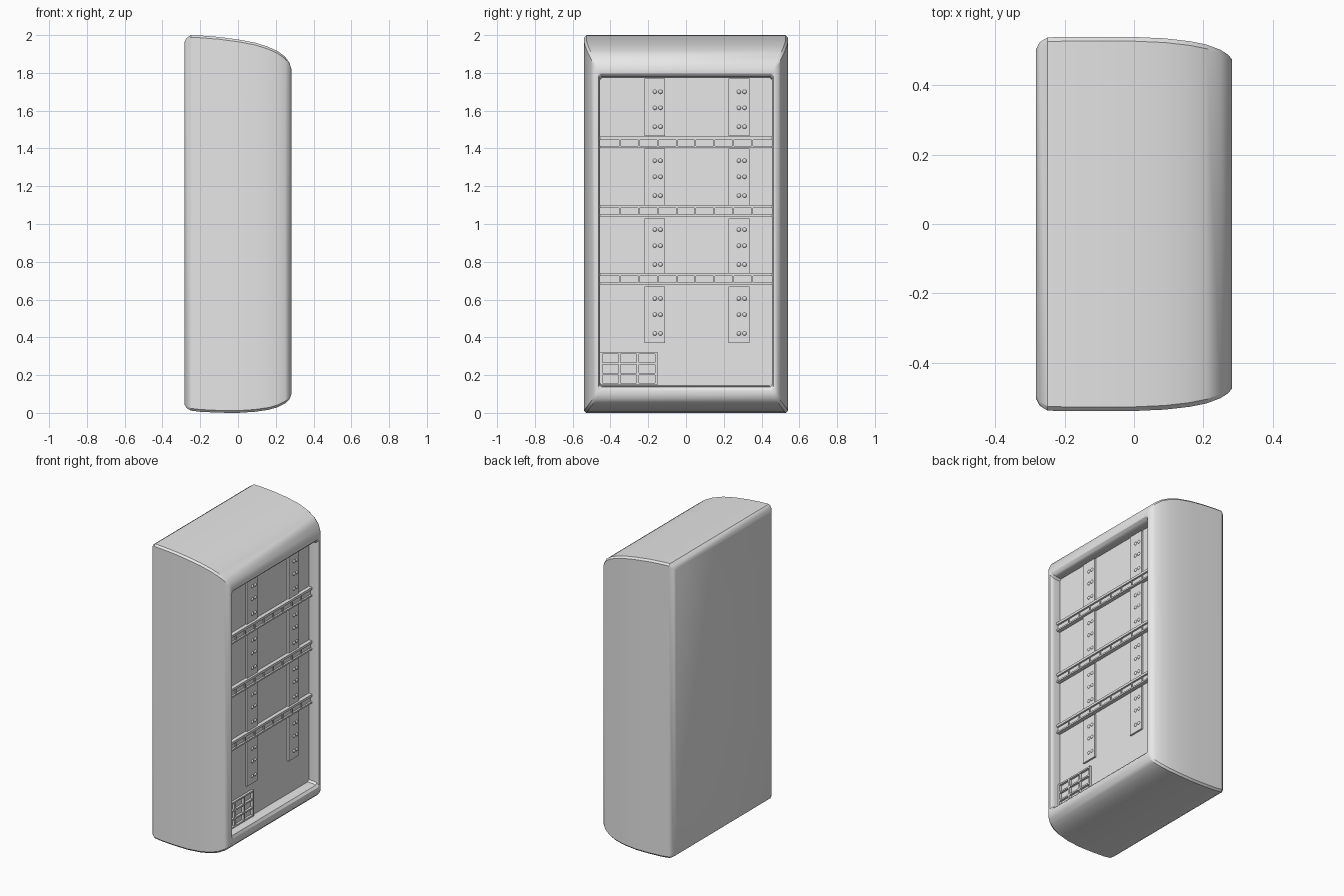
import bpy, bmesh, math
from mathutils import Matrix

cube = bpy.data.objects.get("Cube")
if cube:
    bpy.data.objects.remove(cube, do_unlink=True)

grey = bpy.data.materials.new("light grey")
grey.use_nodes = True
GREY = (0.8, 0.8, 0.8, 1)
grey.diffuse_color = GREY
grey.node_tree.nodes["Principled BSDF"].inputs["Base Color"].default_value = GREY

PANEL = 0.21  # x of the recessed panel


def finish(bm, name, angle=None):
    bmesh.ops.recalc_face_normals(bm, faces=bm.faces)
    mesh = bpy.data.meshes.new(name)
    bm.to_mesh(mesh)
    bm.free()
    mesh.materials.append(grey)
    obj = bpy.data.objects.new(name, mesh)
    bpy.context.scene.collection.objects.link(obj)
    if angle:
        bpy.ops.object.select_all(action="DESELECT")
        obj.select_set(True)
        bpy.context.view_layer.objects.active = obj
        bpy.ops.object.shade_smooth_by_angle(angle=math.radians(angle))
    return obj


def add_box(bm, y0, y1, z0, z1, depth):
    """Box standing out of the panel, sunk slightly into it."""
    x0, x1 = PANEL - 0.004, PANEL + depth
    m = Matrix.Translation(((x0 + x1) / 2, (y0 + y1) / 2, (z0 + z1) / 2))
    m = m @ Matrix.Diagonal((x1 - x0, y1 - y0, z1 - z0, 1))
    bmesh.ops.create_cube(bm, size=1, matrix=m)


def rim(bm, x, half, low, high, c=0.012):
    """Rectangular section with small cut corners."""
    pts = []
    for sy, z, sz in ((1, high, 1), (-1, high, 1), (-1, low, -1), (1, low, -1)):
        pair = [(x, sy * half, z - sz * c), (x, sy * (half - c), z)]
        pts += pair if sy * sz > 0 else pair[::-1]
    return [bm.verts.new(p) for p in pts]


# Cabinet: sections from the back, round the front lip, into the recess
sections = [
    (-0.283, 0.505, 0.045, 1.965),
    (-0.272, 0.525, 0.025, 1.985),
    (-0.25, 0.539, 0.012, 2.0),
    (-0.2, 0.54, 0.006, 1.998),
    (-0.1, 0.54, 0.001, 1.99),
    (0.0, 0.54, 0.0, 1.977),
    (0.09, 0.536, 0.006, 1.96),
    (0.16, 0.528, 0.016, 1.938),
    (0.21, 0.518, 0.03, 1.915),
    (0.25, 0.503, 0.05, 1.885),
    (0.273, 0.488, 0.073, 1.852),
    (0.283, 0.475, 0.1, 1.82),
    (0.28, 0.464, 0.122, 1.797),
    (0.268, 0.457, 0.137, 1.784),
    (0.25, 0.455, 0.143, 1.778),
    (PANEL, 0.455, 0.145, 1.775),
]
bm = bmesh.new()
rims = [rim(bm, *s) for s in sections]
for a, b in zip(rims, rims[1:]):
    for i in range(len(a)):
        j = (i + 1) % len(a)
        bm.faces.new((a[i], a[j], b[j], b[i]))
bm.faces.new(rims[0])
bm.faces.new(rims[-1][::-1])
finish(bm, "cabinet", 30)

# Mounting plates with six studs each
plates, studs = bmesh.new(), bmesh.new()
for y in (-0.165, 0.28):
    for z, height in ((0.37, 0.3), (0.735, 0.295), (1.1, 0.3), (1.465, 0.305)):
        add_box(plates, y - 0.055, y + 0.055, z, z + height, 0.012)
        for dy in (0, 0.03):
            for dz in (0.05, 0.15, 0.235):
                m = Matrix.Translation((PANEL + 0.012, y + dy, z + dz))
                m = m @ Matrix.Diagonal((0.7, 1, 1, 1)) @ Matrix.Rotation(math.pi / 2, 4, "Y")
                bmesh.ops.create_uvsphere(studs, u_segments=12, v_segments=6,
                                          radius=0.011, matrix=m)
finish(plates, "mounting_plates")
finish(studs, "plate_studs", 40)

# Cross rails: backing strip, two edge bars and evenly spaced dividers
rails = bmesh.new()
for z in (0.68, 1.04, 1.402):
    add_box(rails, -0.455, 0.455, z, z + 0.06, 0.014)
    add_box(rails, -0.455, 0.455, z, z + 0.01, 0.026)
    add_box(rails, -0.455, 0.455, z + 0.044, z + 0.06, 0.026)
    for i in range(8):
        y = -0.35 + i * 0.1
        add_box(rails, y - 0.004, y + 0.004, z, z + 0.055, 0.022)
finish(rails, "cross_rails")

# Small grille in the lower corner
grille = bmesh.new()
for y in (-0.448, -0.352, -0.255, -0.158):
    add_box(grille, y - 0.006, y + 0.006, 0.147, 0.322, 0.016)
for z in (0.152, 0.205, 0.262, 0.317):
    add_box(grille, -0.45, -0.155, z - 0.005, z + 0.005, 0.015)
finish(grille, "grille")
